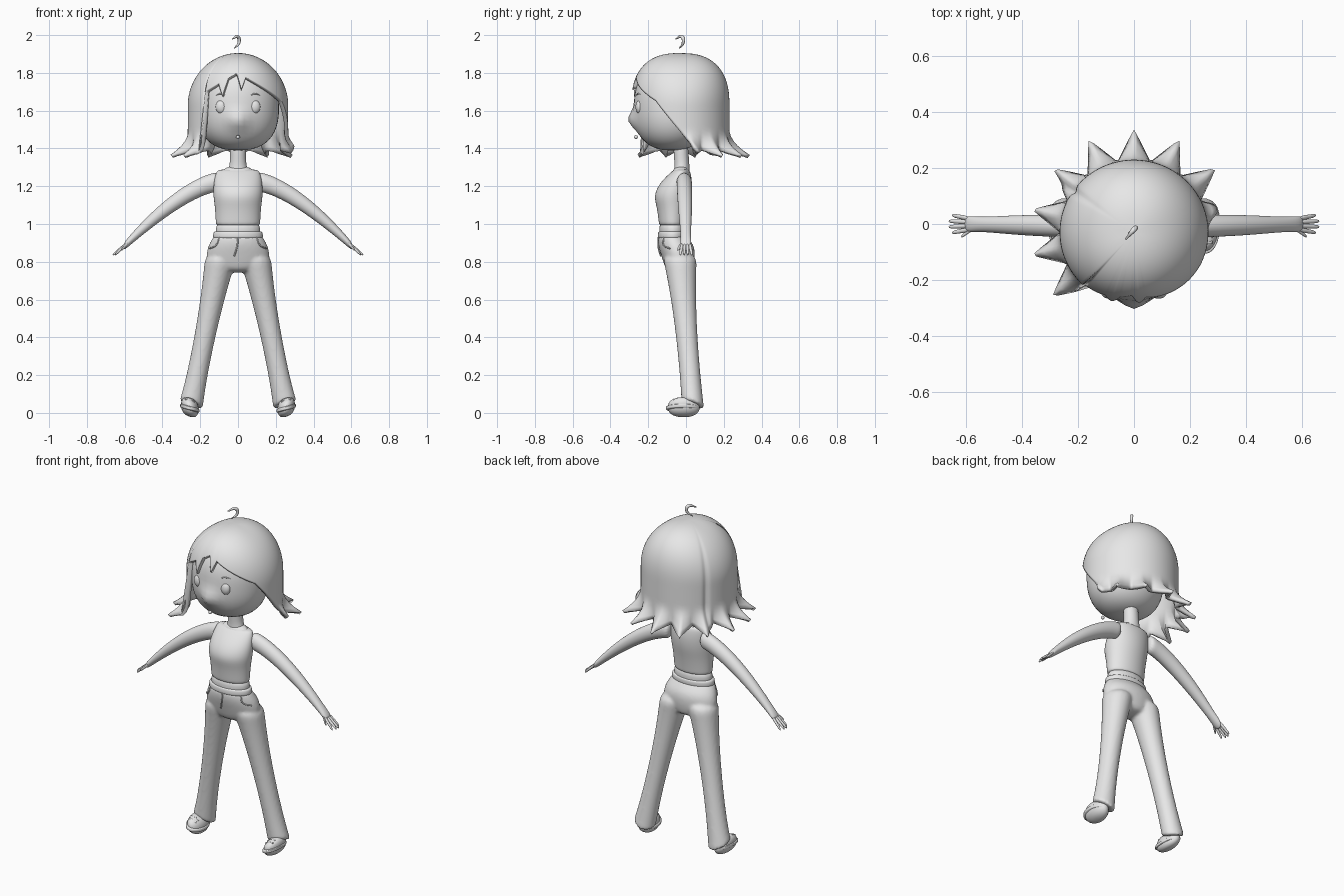
import bpy, bmesh
from math import sin, cos, pi, radians, exp

if "Cube" in bpy.data.objects:
    bpy.data.objects.remove(bpy.data.objects["Cube"])

GREY = (0.8, 0.8, 0.8, 1)
material = bpy.data.materials.new("plain grey")
material.use_nodes = True
material.diffuse_color = GREY
material.node_tree.nodes["Principled BSDF"].inputs["Base Color"].default_value = GREY


def add_object(name, data):
    ob = bpy.data.objects.new(name, data)
    bpy.context.collection.objects.link(ob)
    data.materials.append(material)
    return ob


def mirror(ob):
    ob.modifiers.new("mirror", 'MIRROR')


def finish(name, bm):
    bmesh.ops.recalc_face_normals(bm, faces=bm.faces)
    for face in bm.faces:
        face.smooth = True
    mesh = bpy.data.meshes.new(name)
    bm.to_mesh(mesh)
    bm.free()
    return add_object(name, mesh)


def loft(name, chains, upright=False, sides=16):
    """Skin closed tubes through ellipses (x, y, z, radius, radius, slope x, slope y)."""
    bm = bmesh.new()
    for rings in chains:
        loops = []
        for x, y, z, ra, rb, *slope in rings:
            slope_x, slope_y = slope or (0, 0)
            loop = []
            for k in range(sides):
                angle = 2 * pi * k / sides
                p, q = ra * cos(angle), rb * sin(angle)
                if upright:
                    loop.append(bm.verts.new((x, y + p, z + q)))
                else:
                    loop.append(bm.verts.new((x + p, y + q, z + slope_x * p + slope_y * q)))
            loops.append(loop)
        for low, high in zip(loops, loops[1:]):
            for k in range(sides):
                bm.faces.new((low[k], low[k - 1], high[k - 1], high[k]))
        bm.faces.new(loops[0])
        bm.faces.new(reversed(loops[-1]))
    ob = finish(name, bm)
    subsurf = ob.modifiers.new("subsurf", 'SUBSURF')
    subsurf.levels = subsurf.render_levels = 2
    return ob


def body(z, half_width, front, back):
    """Centred horizontal ellipse between a front and a back depth."""
    return (0, (front + back) / 2, z, half_width, (back - front) / 2)


def ball(name, centre, radii, power=2, slope=0):
    """Ellipsoid; a higher power makes its side profile squarer."""
    bm = bmesh.new()
    bmesh.ops.create_uvsphere(bm, u_segments=40, v_segments=28, radius=1)
    for v in bm.verts:
        across = (v.co.x ** 2 + v.co.y ** 2) ** 0.5
        v.co /= (across ** power + abs(v.co.z) ** power) ** (1 / power)
        v.co = [c + r * unit for c, r, unit in zip(centre, radii, v.co)]
        v.co.z += slope * (v.co.x - centre[0])
    return finish(name, bm)


def cord(name, points, thickness, taper):
    curve = bpy.data.curves.new(name, 'CURVE')
    curve.dimensions = '3D'
    curve.bevel_depth = thickness
    curve.bevel_resolution = 2
    curve.use_fill_caps = True
    spline = curve.splines.new('BEZIER')
    spline.bezier_points.add(len(points) - 1)
    for knot, point, size in zip(spline.bezier_points, points, taper):
        knot.co = point
        knot.handle_left_type = knot.handle_right_type = 'AUTO'
        knot.radius = size
    return add_object(name, curve)


EVEN = (1, 1, 1)

# Head, with the nose swelling out of the face
head = ball("head", (0, -0.075, 1.62), (0.217, 0.2, 0.23), power=2.5)
for v in head.data.vertices:
    if v.co.y < 0:
        away = (v.co.x ** 2 + (v.co.z - 1.55) ** 2) ** 0.5
        v.co.y -= 0.035 * exp(-(away / 0.05) ** 2)

# Face details
mirror(ball("eyes", (0.088, -0.245, 1.62), (0.03, 0.022, 0.037)))
mirror(cord("eyebrows", [(0.065, -0.26, 1.68), (0.09, -0.255, 1.69), (0.12, -0.235, 1.68)],
            0.004, (0.5, 1, 0.4)))
ball("mouth", (0, -0.265, 1.46), (0.01, 0.01, 0.01))

# Hair: a dome swept round the crown, cut to a fringe in front and flicked out below
COLUMNS, ROWS, TEETH = 180, 34, 14
CROWN, DOME_BASE, FLICK_START = 1.905, 1.625, 1.5


def hair_edge(angle, tooth):
    """Height of the lower edge; the angle runs from the front towards the left."""
    low = 1.39 - 0.025 * tooth
    if angle < -42:
        return low
    if angle > 60:
        return max(low, 1.65 - 0.0054 * (angle - 60))
    tufts = sum(max(0, 1 - abs(angle - tip) / 6) for tip in (-18, 4))
    return 1.8 - 0.0025 * abs(angle) - 0.08 * tufts


def hair_point(angle, down):
    phase = (angle + 180) * TEETH / 360
    tooth = 1 - 2 * abs(phase - round(phase))
    z = CROWN - (CROWN - hair_edge(angle, tooth)) * down ** 1.6
    rise = max(0, (z - DOME_BASE) / (CROWN - DOME_BASE))
    power = 2.5 - 0.5 * sin(radians(angle)) ** 2
    reach = (1 - rise ** power) ** (1 / power)
    parting = exp(-((angle + 125) / 3) ** 2)
    reach *= 1 - 0.06 * down * parting
    flick = 0.1 * tooth * (max(0, FLICK_START - z) / 0.13) ** 2
    return (sin(radians(angle)) * (0.266 * reach + flick),
            -0.03 - cos(radians(angle)) * (0.26 * reach + flick), z)


bm = bmesh.new()
crown = bm.verts.new((0, -0.03, CROWN))
strands = [[bm.verts.new(hair_point(360 * c / COLUMNS - 180, (r + 1) / ROWS)) for r in range(ROWS)]
           for c in range(COLUMNS)]
for c in range(COLUMNS):
    here, there = strands[c - 1], strands[c]
    bm.faces.new((crown, here[0], there[0]))
    for r in range(ROWS - 1):
        bm.faces.new((here[r], here[r + 1], there[r + 1], there[r]))
hair = finish("hair", bm)
shell = hair.modifiers.new("thickness", 'SOLIDIFY')
shell.thickness = 0.02
shell.offset = -1
hair.modifiers.new("shading", 'WEIGHTED_NORMAL')

cord("hair_curl", [(-0.02, -0.035, 1.93), (0.005, -0.015, 1.96), (0, -0.02, 1.99),
                   (-0.03, -0.055, 1.98)], 0.01, (0.3, 0.8, 1, 0.3))

# Neck, shoulders and torso
loft("neck", [[body(1.25, 0.07, -0.07, 0.02), body(1.3, 0.045, -0.06, 0.02),
               body(1.36, 0.042, -0.065, 0.015), body(1.45, 0.045, -0.07, 0.01)]])
loft("chest", [[body(1.2, 0.11, -0.1, 0.01), body(1.26, 0.11, -0.08, 0.02),
                body(1.31, 0.06, -0.06, 0.015)]])
loft("tank_top", [[body(0.99, 0.118, -0.142, 0.002), body(1, 0.12, -0.145, 0.002),
                   body(1.09, 0.124, -0.155, 0.015), body(1.15, 0.135, -0.175, 0.03),
                   body(1.22, 0.132, -0.14, 0.035), body(1.28, 0.118, -0.075, 0.025),
                   body(1.29, 0.1, -0.06, 0.01)]])
loft("bare_waist", [[body(z, 0.12, -0.143, 0.003) for z in (0.92, 0.96, 1.02)]])
loft("waistband", [[body(0.92, 0.13, -0.145, 0.005), body(0.93, 0.136, -0.152, 0.01),
                    body(0.955, 0.134, -0.15, 0.01), body(0.965, 0.125, -0.145, 0.003)]])


# Trousers: pelvis and both flared legs fused into one surface
def leg_ring(side, t):
    radius = 0.054 + 0.036 * (1 - t) ** 3 + 0.008 * t ** 6
    hem = 0.3 * t ** 8
    return (side * (0.085 + 0.162 * t), 0.07 * t - 0.035, 0.85 - 0.8 * t,
            radius, radius * (1.06 - 0.08 * t), side * hem, -hem)


pelvis = [body(0.945, 0.126, -0.145, 0.003), body(0.93, 0.134, -0.15, 0.008),
          body(0.89, 0.16, -0.15, 0.045), body(0.84, 0.172, -0.135, 0.05),
          body(0.79, 0.168, -0.12, 0.045), body(0.74, 0.11, -0.1, 0.03)]
legs = [[leg_ring(side, i / 10) for i in range(11)] + [leg_ring(side, 1.01)] for side in (-1, 1)]
trousers = loft("trousers", [pelvis] + legs)
fuse = trousers.modifiers.new("fuse", 'REMESH')
fuse.mode = 'VOXEL'
fuse.voxel_size = 0.009
fuse.use_smooth_shade = True
soften = trousers.modifiers.new("soften", 'SMOOTH')
soften.factor = 0.5
soften.iterations = 4

# Trouser seams
mirror(cord("pocket_seams", [(0.1, -0.117, 0.93), (0.115, -0.12, 0.89), (0.15, -0.085, 0.87)],
            0.004, EVEN))
cord("fly_seam", [(0, -0.147, 0.93), (-0.005, -0.147, 0.88), (-0.02, -0.134, 0.83)], 0.004, EVEN)


# Arms drooping outwards and thinning to the wrist, then widening to the palm
def arm_ring(t):
    radius = 0.02 + 0.032 * (1 - t ** 3)
    return (0.1 + 0.51 * t, -0.01 * (1 - t), 1.225 - 0.35 * t ** 1.5,
            0.8 * radius + 0.015 * t ** 12, radius)


mirror(loft("arms", [[arm_ring(i / 12) for i in range(13)]], upright=True))


# Fingers and thumb
def finger(start, end):
    rings = []
    for t in (0, 0.5, 1):
        x, y, z = [a + (b - a) * t for a, b in zip(start, end)]
        rings.append((x, y, z, 0.01 - 0.003 * t, 0.012 - 0.003 * t))
    return rings


digits = [finger((0.59, 0.013 * k, 0.895), (0.667 - 0.006 * k * k, 0.021 * k, 0.835))
          for k in (-1.5, -0.5, 0.5, 1.5)]
digits.append(finger((0.57, -0.01, 0.91), (0.62, -0.047, 0.86)))
mirror(loft("fingers", digits, upright=True, sides=8))

# Shoes, tipped towards the inner edge
TIP = 0.28
mirror(ball("soles", (0.255, -0.018, 0.025), (0.051, 0.088, 0.012), power=5, slope=TIP))
mirror(ball("shoes", (0.255, -0.012, 0.03), (0.046, 0.084, 0.05), power=2.4, slope=TIP))
for row in range(2):
    y, z = -0.065 + 0.02 * row, 0.068 + 0.006 * row
    mirror(cord("shoe_laces", [(0.23, y, z - 0.012), (0.255, y, z), (0.28, y, z + 0.002)],
                0.005, EVEN))
